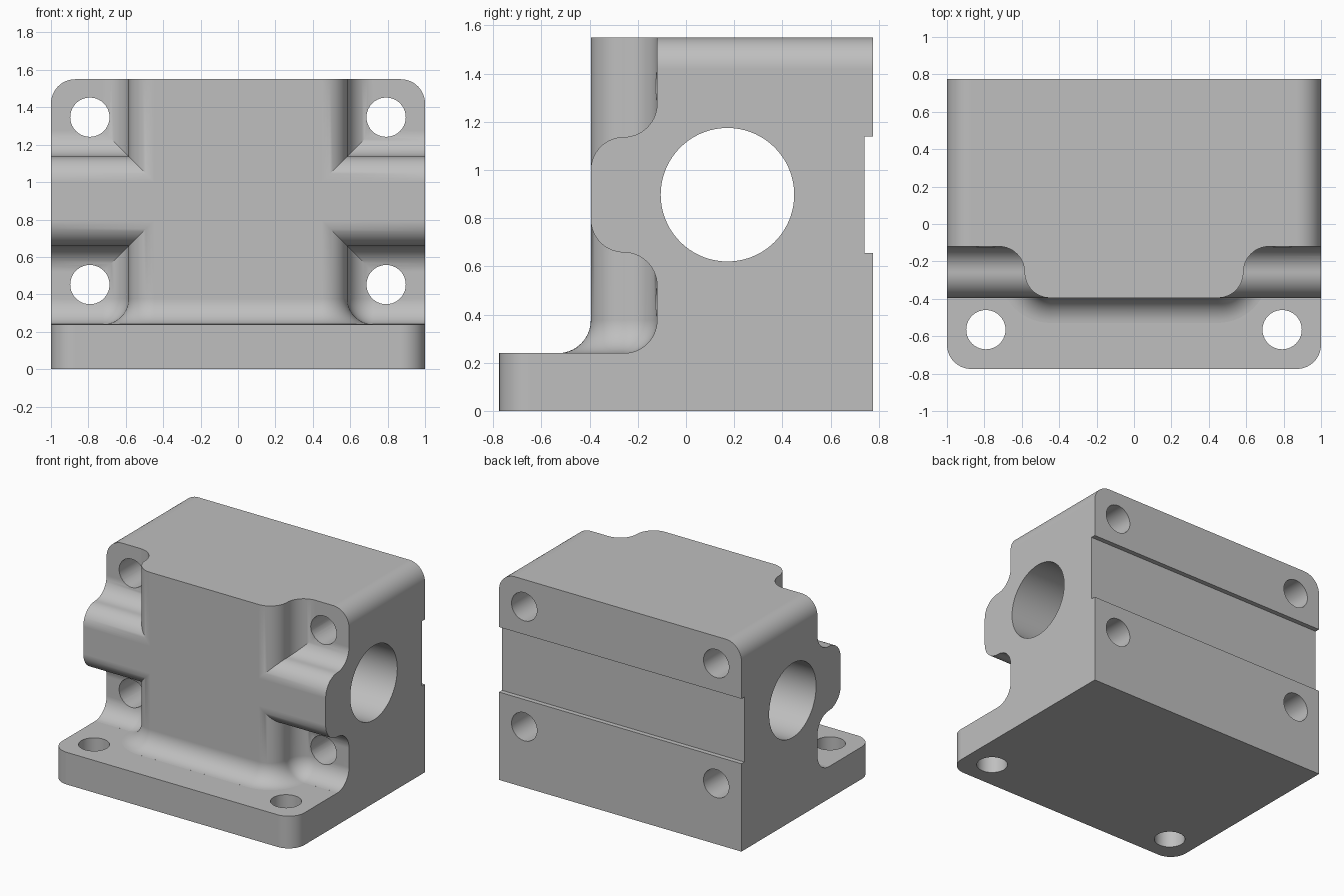
import bpy, bmesh
from math import sin, cos, pi, radians

cube = bpy.data.objects.get("Cube")
if cube:
    bpy.data.objects.remove(cube, do_unlink=True)

R = 0.1375        # radius of all casting fillets
WALL = -0.12      # pocket floor, y
MID = WALL - R    # point where concave and convex arcs meet
BAR_Z = 0.8975    # height of the cross bar
BASE_Z = 0.24     # top of the base flange
STEPS = 14


def arc(cx, cy, r, a0, a1, n=STEPS):
    angles = [radians(a0 + (a1 - a0) * i / n) for i in range(n + 1)]
    return [(cx + r * cos(a), cy + r * sin(a)) for a in angles]


def loft(name, rings):
    """Closed solid skinned through rings of equal length."""
    bm = bmesh.new()
    loops = [[bm.verts.new(p) for p in ring] for ring in rings]
    n = len(loops[0])
    for a, b in zip(loops, loops[1:]):
        for i in range(n):
            j = (i + 1) % n
            bm.faces.new((a[i], a[j], b[j], b[i]))
    bm.faces.new(loops[0])
    bm.faces.new(loops[-1])
    bmesh.ops.recalc_face_normals(bm, faces=bm.faces)
    mesh = bpy.data.meshes.new(name)
    bm.to_mesh(mesh)
    bm.free()
    obj = bpy.data.objects.new(name, mesh)
    bpy.context.collection.objects.link(obj)
    return obj


def prism(name, outline, axis, lo, hi):
    """Extrude a 2D outline along the given axis."""
    def place(u, v, w):
        return {"x": (w, u, v), "y": (u, w, v), "z": (u, v, w)}[axis]
    return loft(name, [[place(u, v, w) for u, v in outline] for w in (lo, hi)])


def box_outline(u0, u1, v0, v1):
    return [(u0, v0), (u1, v0), (u1, v1), (u0, v1)]


def shoulder(half, d=0.0):
    """Symmetric raised boss with S-shaped flanks, offset outwards by d."""
    side = arc(half + R, MID, R - d, 90, 180)[:-1]
    side += arc(half - R, MID, R + d, 0, -90)
    return side + [(-u, v) for u, v in reversed(side)]


def combine(target, tool, operation):
    mod = target.modifiers.new(operation, "BOOLEAN")
    mod.operation = operation
    mod.solver = "EXACT"
    mod.object = tool
    tool.hide_render = True
    bpy.context.view_layer.objects.active = target
    bpy.ops.object.modifier_apply(modifier=mod.name)
    bpy.data.objects.remove(tool, do_unlink=True)


# Main block with front column, flaring into a fillet at the base flange
def column_ring(z, d):
    pts = shoulder(0.585, d)
    pts = [(1.2, 0.9), (1.2, WALL - d)] + pts + [(-1.2, WALL - d), (-1.2, 0.9)]
    return [(x, y, z) for x, y in pts]


flare = [radians(1.5 + 88.5 * i / STEPS) for i in range(STEPS + 1)]
levels = [(BASE_Z + R * (1 - cos(a)), R * (1 - sin(a))) for a in flare]
levels = [(-0.1, levels[0][1])] + levels + [(1.7, 0.0)]
housing = loft("bearing_housing", [column_ring(z, d) for z, d in levels])

# Cross bar around the bore
bar = shoulder(0.2395)
bar = [(bar[0][0], 0.0)] + bar + [(bar[-1][0], 0.0)]
bar = [(y, BAR_Z + u) for u, y in bar]
combine(housing, prism("cross_bar", bar, "x", -1.15, 1.15), "UNION")

# Base flange
flange = prism("base_flange", box_outline(-1.1, 1.1, -0.9, 0.6), "z", -0.05, BASE_Z)
combine(housing, flange, "UNION")

# Trim to the outer limits: rounded top edges, rounded front flange corners
top_round = arc(0.87, 1.42, 0.13, 0, 90)
limit = [(1, 0)] + top_round + [(-x, z) for x, z in reversed(top_round)] + [(-1, 0)]
combine(housing, prism("front_limit", limit, "y", -1.5, 1.5), "INTERSECT")
front_round = arc(0.87, -0.645, 0.13, 0, -90)
limit = [(1, 0.775)] + front_round
limit += [(-x, y) for x, y in reversed(front_round)] + [(-1, 0.775)]
combine(housing, prism("plan_limit", limit, "z", -0.5, 2), "INTERSECT")

# Groove across the back
groove = prism("back_groove", box_outline(0.74, 1, 0.655, 1.14), "x", -1.3, 1.3)
combine(housing, groove, "DIFFERENCE")


# Main bore and bolt holes
def drill(u, v, r, axis, lo, hi, n):
    hole = prism("drill", arc(u, v, r, 0, 360, n)[:-1], axis, lo, hi)
    combine(housing, hole, "DIFFERENCE")


drill(0.172, BAR_Z, 0.277, "x", -1.3, 1.3, 72)
for x in (-0.792, 0.792):
    drill(x, -0.565, 0.105, "z", -0.3, 0.5, 40)
    for z in (0.452, 1.347):
        drill(x, z, 0.105, "y", -1, 1, 40)

# Single cast metal colour
metal = bpy.data.materials.new("cast_grey")
metal.use_nodes = True
grey = (0.52, 0.52, 0.52, 1)
metal.diffuse_color = grey
metal.node_tree.nodes["Principled BSDF"].inputs["Base Color"].default_value = grey
housing.data.materials.clear()
housing.data.materials.append(metal)
for face in housing.data.polygons:
    face.material_index = 0

# Smooth fillets, crisp edges
bpy.ops.object.select_all(action="DESELECT")
housing.select_set(True)
bpy.context.view_layer.objects.active = housing
bpy.ops.object.shade_smooth_by_angle(angle=radians(25))
weighted = housing.modifiers.new("weighted_normals", "WEIGHTED_NORMAL")
weighted.keep_sharp = True
